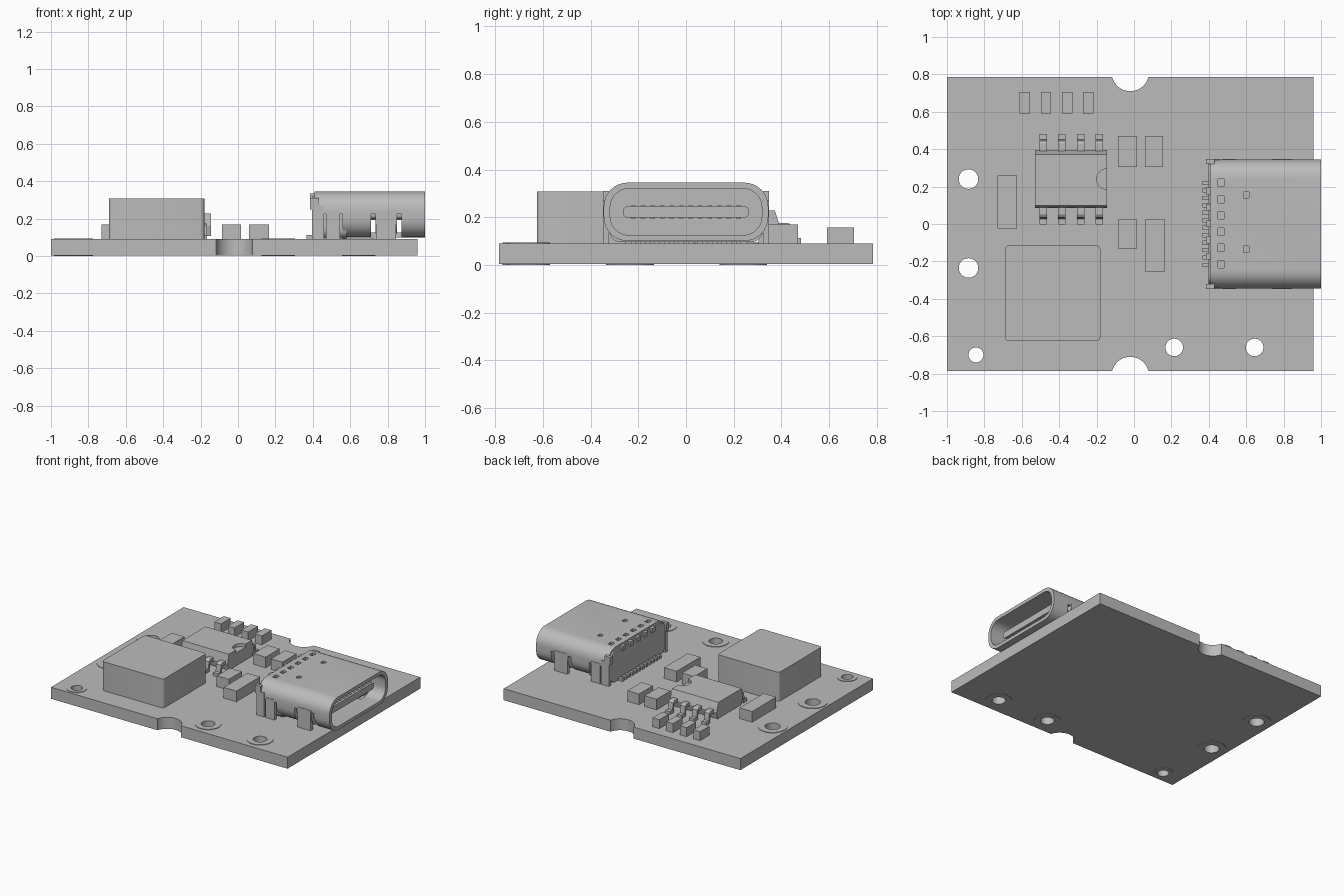
import bpy, bmesh, math
from mathutils import Matrix

if "Cube" in bpy.data.objects:
    bpy.data.objects.remove(bpy.data.objects["Cube"], do_unlink=True)

grey = bpy.data.materials.new("neutral grey")
grey.use_nodes = True
grey.diffuse_color = (0.5, 0.5, 0.5, 1)
grey.node_tree.nodes["Principled BSDF"].inputs["Base Color"].default_value = (0.5, 0.5, 0.5, 1)

TOP = 0.09   # upper face of the board


def finish(name, bm):
    bmesh.ops.recalc_face_normals(bm, faces=bm.faces)
    mesh = bpy.data.meshes.new(name)
    bm.to_mesh(mesh)
    bm.free()
    mesh.materials.append(grey)
    ob = bpy.data.objects.new(name, mesh)
    bpy.context.collection.objects.link(ob)
    return ob


def activate(ob):
    bpy.ops.object.select_all(action='DESELECT')
    ob.select_set(True)
    bpy.context.view_layer.objects.active = ob


def smooth(ob):
    activate(ob)
    bpy.ops.object.shade_smooth_by_angle(angle=math.radians(35))
    return ob


def box(name, x0, x1, y0, y1, z0, z1):
    bm = bmesh.new()
    size = Matrix.Diagonal((x1 - x0, y1 - y0, z1 - z0, 1))
    place = Matrix.Translation(((x0 + x1) / 2, (y0 + y1) / 2, (z0 + z1) / 2))
    bmesh.ops.create_cube(bm, size=1, matrix=place @ size)
    return finish(name, bm)


def rounded(u0, u1, v0, v1, r, n=8):
    """Outline of a rectangle with rounded corners."""
    pts = []
    for i, (u, v) in enumerate([(u1 - r, v1 - r), (u0 + r, v1 - r), (u0 + r, v0 + r), (u1 - r, v0 + r)]):
        for k in range(n + 1):
            a = math.pi / 2 * (i + k / n)
            pts.append((u + r * math.cos(a), v + r * math.sin(a)))
    return pts


def circle(x, y, r, n=40):
    return [(x + r * math.cos(2 * math.pi * k / n), y + r * math.sin(2 * math.pi * k / n)) for k in range(n)]


def prism(name, loop, lo, hi, axis='z', inner=None):
    """Extrude an outline along an axis, optionally as a tube around an inner outline."""
    put = {'z': lambda u, v, w: (u, v, w), 'x': lambda u, v, w: (w, u, v)}[axis]
    bm = bmesh.new()
    rings = []
    for outline in ([loop] if inner is None else [loop, inner]):
        a = [bm.verts.new(put(u, v, lo)) for u, v in outline]
        b = [bm.verts.new(put(u, v, hi)) for u, v in outline]
        rings.append((a, b))
        for i in range(len(a)):
            j = (i + 1) % len(a)
            bm.faces.new((a[i], a[j], b[j], b[i]))
    for end in (0, 1):
        if inner is None:
            bm.faces.new(rings[0][end])
        else:
            p, q = rings[0][end], rings[1][end]
            for i in range(len(p)):
                j = (i + 1) % len(p)
                bm.faces.new((p[i], p[j], q[j], q[i]))
    return finish(name, bm)


def cut(ob, cutters):
    for c in cutters:
        c.hide_render = True
        m = ob.modifiers.new("cut", 'BOOLEAN')
        m.operation, m.solver, m.object = 'DIFFERENCE', 'EXACT', c
        activate(ob)
        bpy.ops.object.modifier_apply(modifier=m.name)
        bpy.data.objects.remove(c, do_unlink=True)


# Circuit board with edge notches, drilled holes and ring pads on both faces
board = box("circuit_board", -1, 0.96, -0.785, 0.785, 0.004, TOP)
holes = [(-0.885, 0.24, 0.052, 0.1), (-0.885, -0.235, 0.052, 0.1), (-0.845, -0.7, 0.04, 0.07),
         (0.215, -0.66, 0.047, 0.09), (0.645, -0.66, 0.047, 0.09)]
cutters = [prism("drill", circle(x, y, r), -0.1, 0.3) for x, y, r, pad in holes]
cutters += [prism("notch_cutter", circle(-0.02, s * 0.81, 0.1), -0.1, 0.3) for s in (-1, 1)]
cut(board, cutters)
smooth(board)
for x, y, r, pad in holes:
    for lo, hi in ((0, 0.004), (TOP, TOP + 0.004)):
        smooth(prism("hole_pad", circle(x, y, pad), lo, hi, inner=circle(x, y, r)))

# Power inductor
smooth(prism("inductor", rounded(-0.69, -0.18, -0.625, -0.115, 0.02, 4), TOP, 0.307))

# Capacitors and resistors
for x0, x1, y0, y1 in [(-0.085, 0.015, 0.305, 0.47), (0.06, 0.155, 0.305, 0.47), (-0.085, 0.015, -0.13, 0.025),
                       (0.06, 0.165, -0.255, 0.025), (-0.73, -0.625, -0.025, 0.26)]:
    box("capacitor", x0, x1, y0, y1, TOP, 0.17)
for i in range(4):
    x = -0.583 + i * 0.1125
    box("resistor", x - 0.028, x + 0.028, 0.592, 0.705, TOP, 0.157)

# Eight-lead chip: faceted body with a half-round index mark
profile = [(0.085, 0.16), (0.098, 0.108), (0.382, 0.108), (0.395, 0.16), (0.372, 0.228), (0.098, 0.228)]
chip = prism("chip_body", profile, -0.53, -0.145, 'x')
cut(chip, [prism("index_cutter", circle(-0.145, 0.24, 0.055), 0.205, 0.3)])
lead = [(0, 0.175), (0.04, 0.175), (0.055, 0.165), (0.062, 0.113), (0.092, 0.113),
        (0.092, TOP), (0.05, TOP), (0.038, 0.15), (0, 0.15)]
for i in range(4):
    x = -0.485 + i * 0.1
    for edge, s in ((0.39, 1), (0.09, -1)):
        prism("chip_lead", [(edge + s * u, v) for u, v in lead], x - 0.02, x + 0.02, 'x')

# Connector shell: rounded tube with side slits, contact windows and spring dimples
shell = prism("connector_shell", rounded(-0.345, 0.345, 0.1, 0.345, 0.1), 0.41, 1.0, 'x',
              inner=rounded(-0.318, 0.318, 0.125, 0.32, 0.078))
slits = [(0.4, 0.56, 0.225), (0.71, 0.735, 0.225), (0.735, 0.85, 0.12), (0.85, 0.875, 0.225)]
cutters = [box("slit_cutter", a, b, min(s * 0.2, s * 0.4), max(s * 0.2, s * 0.4), 0.05, h)
           for a, b, h in slits for s in (-1, 1)]
window_y = [-0.215 + i * 0.087 for i in range(6)]
cutters += [box("window_cutter", 0.45, 0.48, y - 0.02, y + 0.02, 0.31, 0.4) for y in window_y]
cutters += [box("dimple_cutter", 0.585, 0.615, y - 0.017, y + 0.017, 0.333, 0.4) for y in (-0.135, 0.155)]
cut(shell, cutters)
smooth(shell)

# Shell legs and rear corner flanges on both sides
for s in (-1, 1):
    y0, y1 = sorted((s * 0.322, s * 0.348))
    for a, b in ((0.47, 0.545), (0.738, 0.846)):
        box("shell_leg", a, b, y0, y1, TOP, 0.24)
    box("rear_flange", 0.385, 0.43, y0, y1, 0.25, 0.31)
    box("rear_side_wall", 0.395, 0.46, y0, y1, TOP, 0.27)

# Connector insulator and tongue with its contacts
smooth(prism("insulator", rounded(-0.322, 0.322, 0.095, 0.322, 0.05), 0.398, 0.58, 'x'))
smooth(prism("tongue", rounded(-0.265, 0.265, 0.198, 0.246, 0.022), 0.56, 0.94, 'x'))
for i in range(12):
    y = -0.22 + i * 0.04
    box("tongue_contact", 0.6, 0.925, y - 0.01, y + 0.01, 0.194, 0.25)

# Rear solder pins and upper comb teeth
for i in range(12):
    y = -0.22 + i * 0.04
    box("solder_pin", 0.365, 0.42, y - 0.011, y + 0.011, TOP, 0.112)
for i in range(5):
    y = -0.172 + i * 0.087
    box("shell_tooth", 0.385, 0.43, y - 0.018, y + 0.018, 0.3, 0.335)
